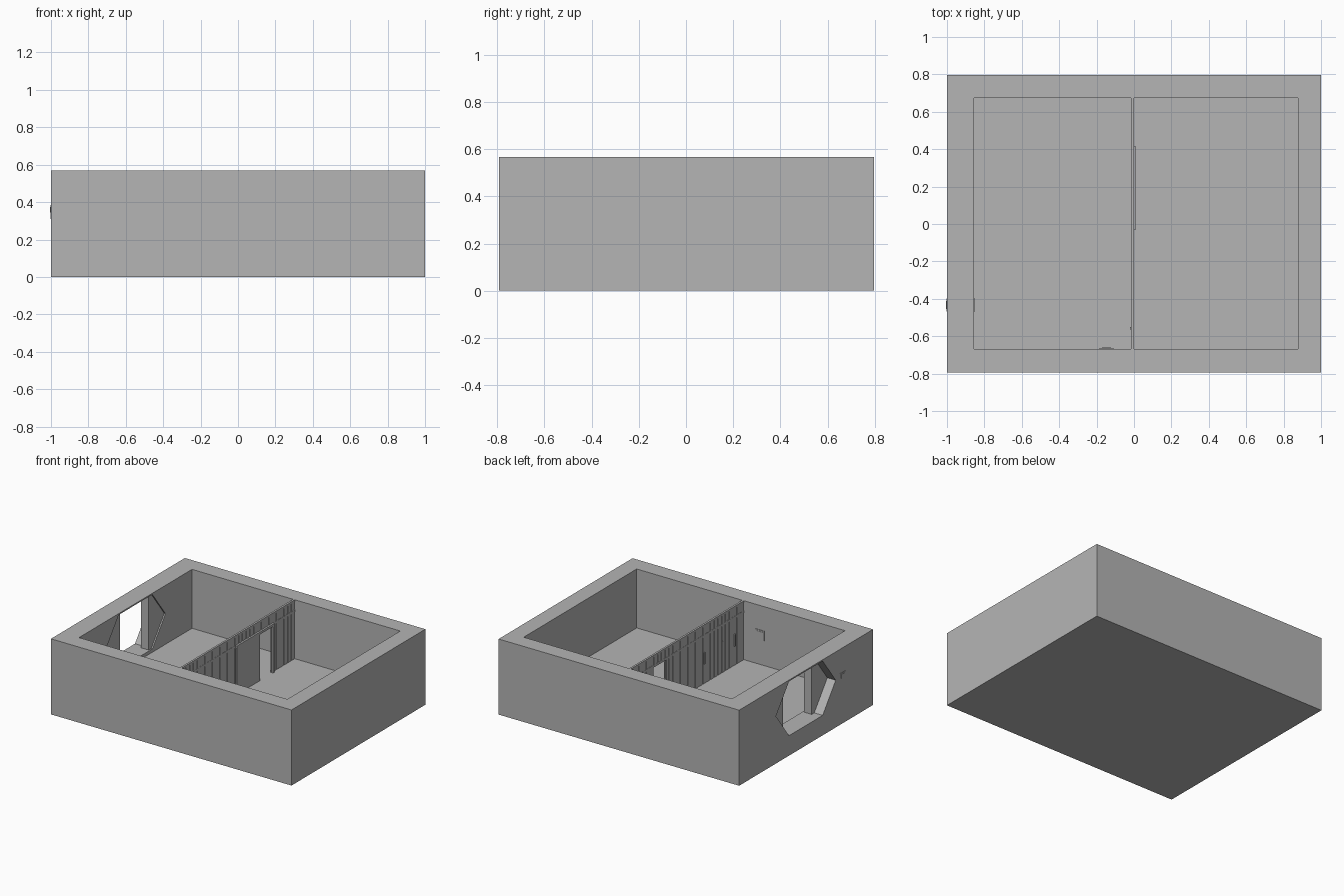
import bpy, bmesh

if "Cube" in bpy.data.objects:
    bpy.data.objects.remove(bpy.data.objects["Cube"])

grey = bpy.data.materials.new("plain_grey")
grey.diffuse_color = (0.46, 0.46, 0.46, 1)
grey.use_nodes = True
grey.node_tree.nodes["Principled BSDF"].inputs["Base Color"].default_value = grey.diffuse_color


def finish(name, bm):
    bmesh.ops.recalc_face_normals(bm, faces=bm.faces[:])
    me = bpy.data.meshes.new(name)
    bm.to_mesh(me)
    bm.free()
    me.materials.append(grey)
    ob = bpy.data.objects.new(name, me)
    bpy.context.collection.objects.link(ob)
    return ob


def add_box(bm, x0, x1, y0, y1, z0, z1):
    v = bmesh.ops.create_cube(bm, size=1)["verts"]
    for p in v:
        p.co = ((x0 + x1) / 2 + p.co.x * (x1 - x0),
                (y0 + y1) / 2 + p.co.y * (y1 - y0),
                (z0 + z1) / 2 + p.co.z * (z1 - z0))


def boxes(name, *dims):
    bm = bmesh.new()
    for d in dims:
        add_box(bm, *d)
    return finish(name, bm)


def prism_x(name, pts, x0, x1):
    """Extrude a (y, z) outline along x."""
    bm = bmesh.new()
    f = bm.faces.new([bm.verts.new((x0, y, z)) for y, z in pts])
    r = bmesh.ops.extrude_face_region(bm, geom=[f])["geom"]
    bmesh.ops.translate(bm, vec=(x1 - x0, 0, 0),
                        verts=[g for g in r if isinstance(g, bmesh.types.BMVert)])
    return finish(name, bm)


def cut(ob, cutter):
    m = ob.modifiers.new("cut", "BOOLEAN")
    m.operation, m.solver, m.object = "DIFFERENCE", "EXACT", cutter
    bpy.context.view_layer.objects.active = ob
    bpy.ops.object.modifier_apply(modifier=m.name)
    bpy.data.objects.remove(cutter)


FLOOR, TOP = 0.125, 0.568

# thick outer shell, hollowed from above, with a hexagonal window
shell = boxes("room_shell", (-1, 1, -0.793, 0.797, 0, TOP))
cut(shell, boxes("cavity_cutter", (-0.855, 0.877, -0.667, 0.675, FLOOR, 0.8)))
hexagon = [(0.36, 0.355), (0.205, 0.558), (-0.195, 0.558),
           (-0.35, 0.355), (-0.195, 0.15), (0.205, 0.15)]
cut(shell, prism_x("window_cutter", hexagon, -1.1, -0.8))

# shutter halves standing recessed in both sides of the window
for name, s in (("shutter_back", 1), ("shutter_front", -1)):
    side = [(0.17, 0.558), (0.2, 0.558), (0.355, 0.355), (0.2, 0.15), (0.17, 0.15)]
    prism_x(name, [(0.005 + s * y, z) for y, z in side], -0.93, -0.865)

# thin partition core with a doorway
D0, D1, DH = 0.25, 0.40, 0.475
Y0, Y1 = -0.667, 0.675
core = (-0.011, -0.004)
boxes("partition_core",
      (*core, Y0, D0, FLOOR, TOP), (*core, D1, Y1, FLOOR, TOP),
      (*core, D0, D1, DH, TOP))

# vertical boards on the partition, left out in the doorway
bm = bmesh.new()
n = 30
pitch = (Y1 - Y0) / n
for i in range(n):
    a = Y0 + (i + 0.15) * pitch
    b = a + 0.7 * pitch
    low = DH if b > D0 and a < D1 else FLOOR
    add_box(bm, -0.014, -0.001, a, b, low, TOP - 0.005)
finish("partition_boards", bm)

# horizontal rails tying the boards
rail = (-0.015, 0)
boxes("partition_rails", (*rail, Y0, Y1, TOP - 0.014, TOP),
      (*rail, Y0, Y1, DH, DH + 0.018))

# sliding door pushed aside, with its track and jamb
boxes("sliding_door", (0, 0.008, -0.025, D0, FLOOR, DH))
boxes("door_frame", (0, 0.012, -0.03, 0.415, DH, DH + 0.018),
      (0, 0.012, D1, 0.415, FLOOR, DH))

# small handles on the boarded side
boxes("partition_handles", *[(-0.021 if y < -0.5 else -0.017, -0.011, y - 0.006, y + 0.006, 0.27, 0.36)
                             for y in (-0.2, -0.41, -0.557)])

# wall control plates, each with a small raised inner plate
for name, x0, x1, out in (("control_outside", -1.003, -0.999, -1.005),
                          ("control_inside", -0.856, -0.851, -0.849)):
    lo, hi = min(out, x0), max(out, x1)
    boxes(name, (x0, x1, -0.468, -0.398, 0.31, 0.385),
          (lo, hi, -0.455, -0.411, 0.345, 0.375))
boxes("control_front_wall", (-0.185, -0.11, -0.668, -0.663, 0.31, 0.385),
      (-0.172, -0.123, -0.668, -0.661, 0.345, 0.375))
